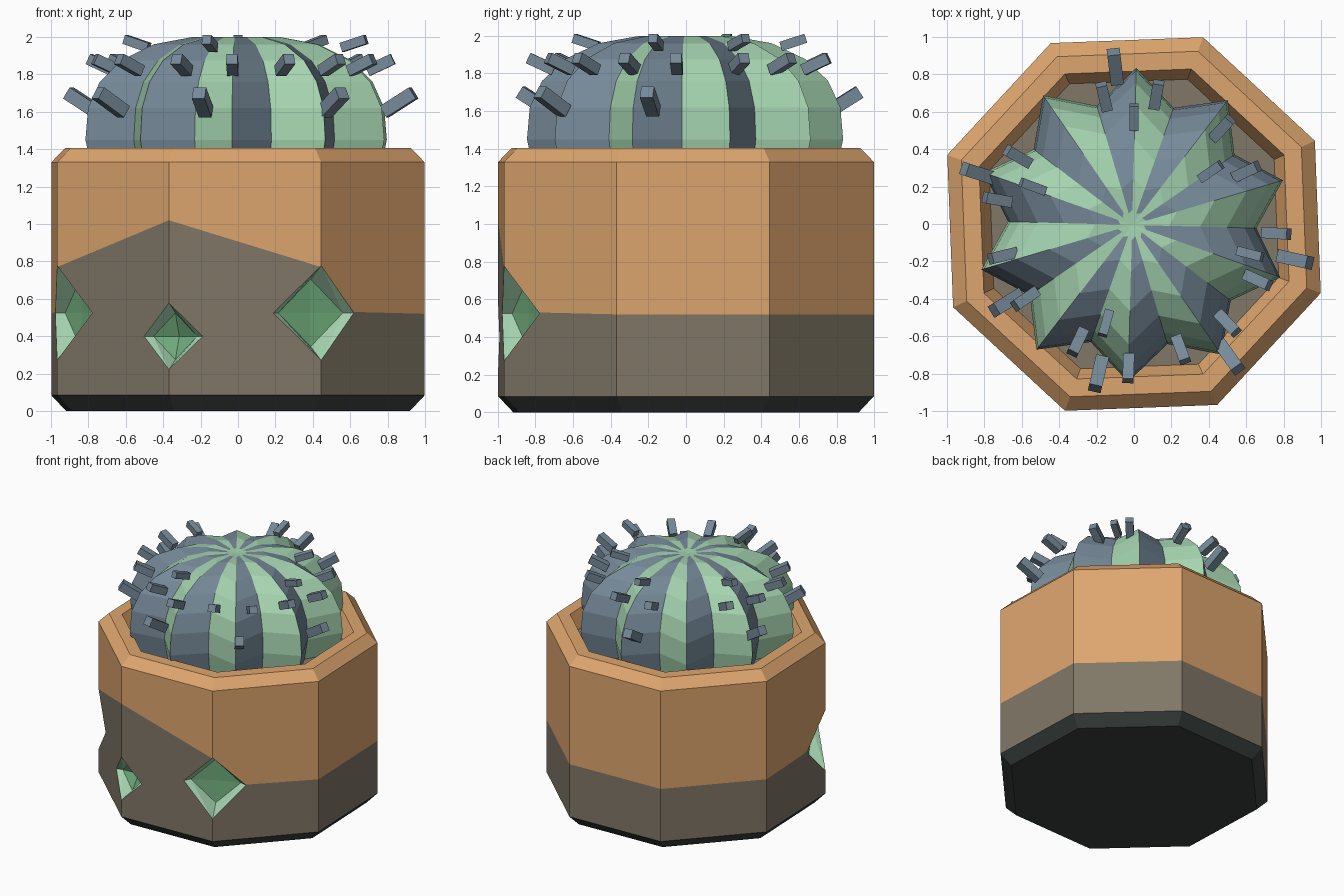
import bpy, bmesh, math
from mathutils import Vector, Matrix

if "Cube" in bpy.data.objects:
    bpy.data.objects.remove(bpy.data.objects["Cube"])


def material(name, rgb):
    m = bpy.data.materials.new(name)
    lin = [((c / 255 + 0.055) / 1.055) ** 2.4 for c in rgb]
    m.diffuse_color = (*lin, 1)
    m.use_nodes = True
    m.node_tree.nodes["Principled BSDF"].inputs["Base Color"].default_value = m.diffuse_color
    return m


TAN = material("terracotta", (222, 166, 110))
SOIL = material("soil_brown", (128, 119, 103))
BLACK = material("base_black", (58, 64, 62))
PALE = material("pale_green", (165, 212, 176))
GREEN = material("crystal_green", (112, 172, 124))
SLATE = material("slate", (118, 138, 153))


def make(name, bm, mats):
    bmesh.ops.recalc_face_normals(bm, faces=bm.faces)
    me = bpy.data.meshes.new(name)
    bm.to_mesh(me)
    bm.free()
    for m in mats:
        me.materials.append(m)
    ob = bpy.data.objects.new(name, me)
    bpy.context.collection.objects.link(ob)
    return ob


def bridge(bm, rings, mat_rule):
    for j in range(len(rings) - 1):
        a, b = rings[j], rings[j + 1]
        n = len(a)
        for i in range(n):
            k = (i + 1) % n
            f = bm.faces.new((a[i], a[k], b[k], b[i]))
            f.material_index = mat_rule(j, i)


# pot: octagon loft, with a wavy colour border that rises at the front
R = 1.064
ROT = math.radians(-20.3)
corner = [Vector((R * math.cos(ROT + k * math.pi / 4), R * math.sin(ROT + k * math.pi / 4), 0))
          for k in range(8)]
border = [0.52, 0.52, 0.52, 0.52, 0.52, 0.77, 1.02, 0.77]
points = []
for k in range(8):
    points.append((corner[k], border[k]))
    if k == 4:   # border drops along the outer edge of each eye
        points.append((corner[5] + (corner[4] - corner[5]).normalized() * 0.257, 0.53))
    if k == 7:
        points.append((corner[7] + (corner[0] - corner[7]).normalized() * 0.257, 0.53))

bm = bmesh.new()
profile = [(0.92, 0), (1, 0.085), (1, None), (1, 1.33), (0.925, 1.405),
           (0.83, 1.405), (0.775, 1.28)]
rings = [[bm.verts.new((p.x * s, p.y * s, b if z is None else z)) for p, b in points]
         for s, z in profile]
bridge(bm, rings, lambda j, i: (2, 1, 0, 0, 0, 0)[j])
bm.faces.new(rings[0]).material_index = 2
bm.faces.new(rings[-1]).material_index = 1
pot_mats = [TAN, SOIL, BLACK, PALE, GREEN]
pot = make("pot", bm, pot_mats)


# diamond hollows sunk into three corners: two eyes and a nose
def hollow(name, k, z, w, h, floor_depth, fw, fh, pit):
    ang = ROT + k * math.pi / 4
    out = Vector((math.cos(ang), math.sin(ang), 0))
    side = Vector((-out.y, out.x, 0))
    bm = bmesh.new()

    def vert(r, u, v):
        return bm.verts.new(out * r + side * u + Vector((0, 0, z + v)))

    rs = R - w * math.tan(math.pi / 8) + 0.003
    rf = R - floor_depth
    floor = [vert(rf, fw, 0), vert(rf, 0, fh), vert(rf, -fw, 0), vert(rf, 0, -fh)]
    rim = [vert(rs, w, 0), vert(R + 0.003, 0, h), vert(rs, -w, 0), vert(R + 0.003, 0, -h)]
    cap = [vert(1.2, w, 0), vert(1.2, 0, h), vert(1.2, -w, 0), vert(1.2, 0, -h)]
    centre = vert(rf - pit, 0, 0)
    bridge(bm, [floor, rim, cap], lambda j, i: 3)
    bmesh.ops.triangulate(bm, faces=list(bm.faces))
    for f in bm.faces:
        f.material_index = 3
    bm.faces.new(cap)
    for i in range(4):
        bm.faces.new((floor[i], floor[(i + 1) % 4], centre)).material_index = 4
    return make(name, bm, pot_mats)


cutters = [hollow("eye_cutter_left", 5, 0.525, 0.24, 0.255, 0.135, 0.19, 0.18, 0.01),
           hollow("eye_cutter_right", 7, 0.525, 0.24, 0.255, 0.135, 0.19, 0.18, 0.01),
           hollow("nose_cutter", 6, 0.40, 0.17, 0.18, 0.10, 0.125, 0.125, 0.06)]
for c in cutters:
    c.hide_render = True
    mod = pot.modifiers.new(c.name, 'BOOLEAN')
    mod.operation = 'DIFFERENCE'
    mod.solver = 'EXACT'
    mod.object = c
bpy.context.view_layer.update()
dg = bpy.context.evaluated_depsgraph_get()
cut_mesh = bpy.data.meshes.new_from_object(pot.evaluated_get(dg))
pot.modifiers.clear()
pot.data = cut_mesh
for c in cutters:
    bpy.data.objects.remove(c)

# cactus: ten ridges, each with one slate and one green side
bm = bmesh.new()
dome = [(0.80, 1.27), (0.84, 1.45), (0.825, 1.62), (0.76, 1.76), (0.64, 1.875),
        (0.46, 1.96), (0.25, 1.998), (0.08, 1.99)]
rings = []
for r, z in dome:
    ring = []
    for i in range(20):
        a = math.radians(88.5 + 18 * i)
        q = r * (0.79 if i % 2 else 1)
        ring.append(bm.verts.new((q * math.cos(a) - 0.01, q * math.sin(a) - 0.005, z)))
    rings.append(ring)
bridge(bm, rings, lambda j, i: i % 2)
tip = bm.verts.new((-0.01, -0.005, 1.985))
for i in range(20):
    bm.faces.new((rings[-1][i], rings[-1][(i + 1) % 20], tip)).material_index = 1
bm.faces.new(rings[0])
make("cactus", bm, [SLATE, PALE])

# spines: stubby boxes in three rows, (x, y) per spine; row = z, length, width, tilt
rows = [
    ((1.65, 0.19, 0.07, 32), [(-0.1, 0.84), (0.86, -0.19), (0.51, -0.71), (-0.19, -0.80),
                              (-0.68, -0.42), (-0.83, 0.27)]),
    ((1.85, 0.15, 0.06, 25), [(-0.16, 0.68), (0.12, 0.69), (0.47, 0.51), (0.60, 0.28),
                              (0.76, -0.05), (0.66, -0.30), (0.50, -0.53), (0.25, -0.67),
                              (-0.03, -0.77), (-0.30, -0.63), (-0.58, -0.40), (-0.70, -0.17),
                              (-0.73, 0.13), (-0.62, 0.36)]),
    ((1.965, 0.14, 0.05, 18), [(0, 0.57), (0.41, 0.28), (0.62, -0.16), (-0.15, -0.53),
                               (-0.54, 0.20)]),
]
bm = bmesh.new()
for (z, length, width, tilt), spots in rows:
    for x, y in spots:
        m = (Matrix.Translation((x, y, z))
             @ Matrix.Rotation(math.atan2(y, x), 4, 'Z')
             @ Matrix.Rotation(math.radians(-tilt), 4, 'Y')
             @ Matrix.Diagonal((length, width, width, 1)))
        bmesh.ops.create_cube(bm, size=1, matrix=m)
make("spines", bm, [SLATE])
